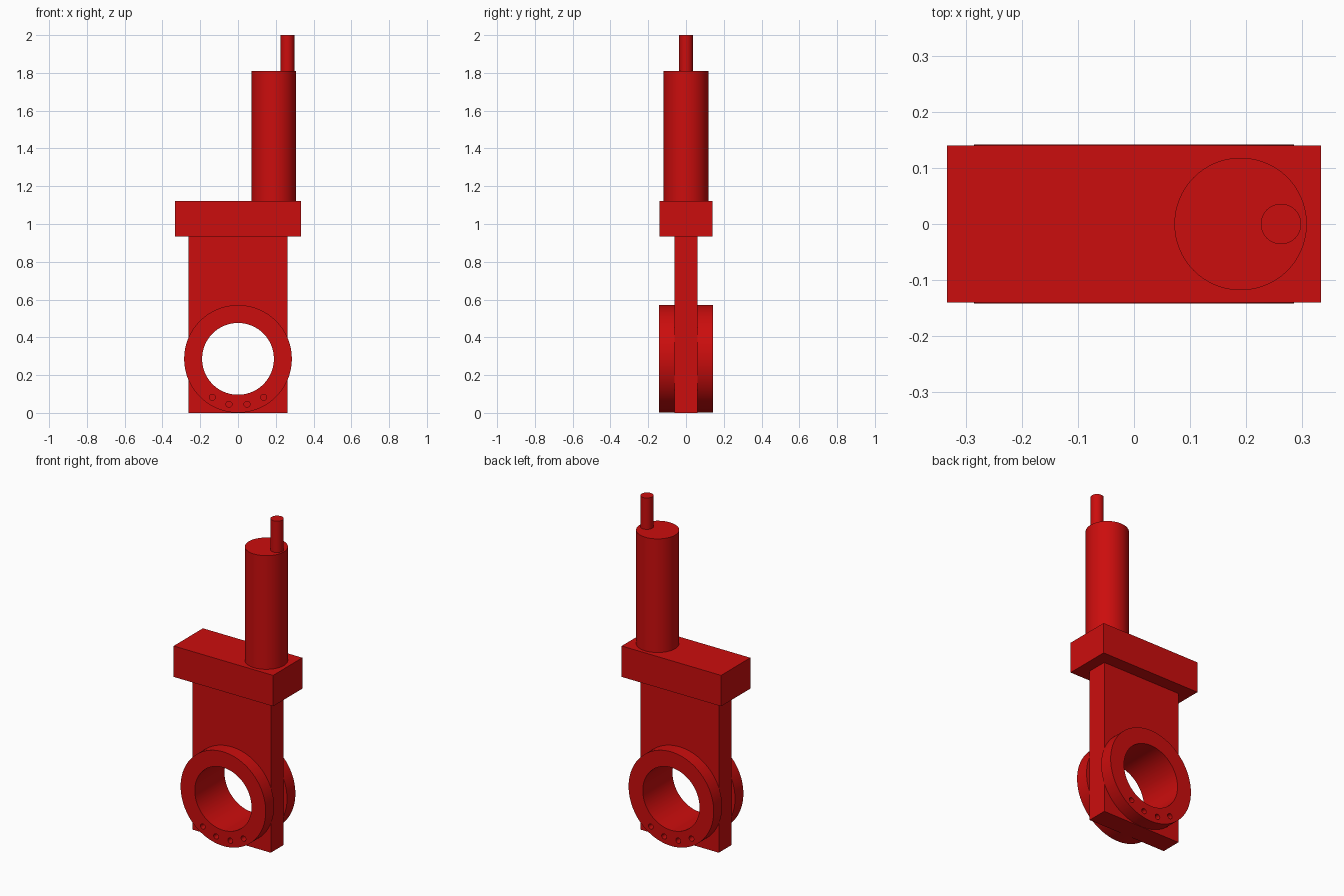
import bpy
import bmesh
from math import radians, sin, cos
from mathutils import Matrix, Vector

cube = bpy.data.objects.get("Cube")
if cube:
    bpy.data.objects.remove(cube, do_unlink=True)

red = bpy.data.materials.new("signal red")
red.use_nodes = True
red.diffuse_color = (0.6, 0.004, 0.004, 1)
red.node_tree.nodes["Principled BSDF"].inputs["Base Color"].default_value = red.diffuse_color

PORT_Z = 0.286       # height of the pipe axis
BODY_Y = 0.062       # half thickness of the gate housing
FLANGE_Y = 0.142     # outer face of the flanges
BOLT_R = 0.245       # bolt circle radius


def finish(name, bm):
    mesh = bpy.data.meshes.new(name)
    bm.to_mesh(mesh)
    bm.free()
    mesh.materials.append(red)
    ob = bpy.data.objects.new(name, mesh)
    bpy.context.collection.objects.link(ob)
    return ob


def box(name, half_x, half_y, z0, z1):
    bm = bmesh.new()
    bmesh.ops.create_cube(bm, size=1)
    bmesh.ops.scale(bm, vec=(2 * half_x, 2 * half_y, z1 - z0), verts=bm.verts)
    bmesh.ops.translate(bm, vec=(0, 0, (z0 + z1) / 2), verts=bm.verts)
    return finish(name, bm)


def add_cylinder(bm, start, end, radius, sides=96):
    start, end = Vector(start), Vector(end)
    axis = end - start
    turn = axis.to_track_quat("Z", "Y").to_matrix().to_4x4()
    bmesh.ops.create_cone(bm, cap_ends=True, segments=sides, radius1=radius, radius2=radius,
                          depth=axis.length,
                          matrix=Matrix.Translation((start + end) / 2) @ turn)


def cylinder(name, start, end, radius, sides=96):
    bm = bmesh.new()
    add_cylinder(bm, start, end, radius, sides)
    return finish(name, bm)


def select_only(ob):
    bpy.ops.object.select_all(action="DESELECT")
    ob.select_set(True)
    bpy.context.view_layer.objects.active = ob


def cut(ob, cutter):
    mod = ob.modifiers.new("cut", "BOOLEAN")
    mod.operation = "DIFFERENCE"
    mod.solver = "EXACT"
    mod.object = cutter
    select_only(ob)
    bpy.ops.object.modifier_apply(modifier=mod.name)
    bpy.data.objects.remove(cutter, do_unlink=True)


def bore_cutter():
    return cylinder("bore_cutter", (0, -0.3, PORT_Z), (0, 0.3, PORT_Z), 0.19)


# Gate housing with the pipe bore
body = box("gate_housing", 0.263, BODY_Y, 0, 0.935)
cut(body, bore_cutter())
parts = [body]

# Flanges on both faces, each with four blind bolt holes at the bottom
for name, side in (("front_flange", -1), ("back_flange", 1)):
    flange = cylinder(name, (0, side * BODY_Y, PORT_Z), (0, side * FLANGE_Y, PORT_Z), 0.285)
    cut(flange, bore_cutter())
    holes = bmesh.new()
    for angle in (-33.75, -11.25, 11.25, 33.75):
        x = BOLT_R * sin(radians(angle))
        z = PORT_Z - BOLT_R * cos(radians(angle))
        add_cylinder(holes, (x, side * 0.08, z), (x, side * 0.2, z), 0.016, 32)
    cut(flange, finish("bolt_hole_cutter", holes))
    parts.append(flange)

# Bonnet block, actuator cylinder and offset stem
parts.append(box("bonnet", 0.333, 0.14, 0.935, 1.122))
parts.append(cylinder("actuator", (0.19, 0, 1.122), (0.19, 0, 1.81), 0.118))
parts.append(cylinder("stem", (0.262, 0, 1.81), (0.262, 0, 2), 0.036, 48))

for part in parts:
    select_only(part)
    bpy.ops.object.shade_smooth_by_angle(angle=radians(30))
